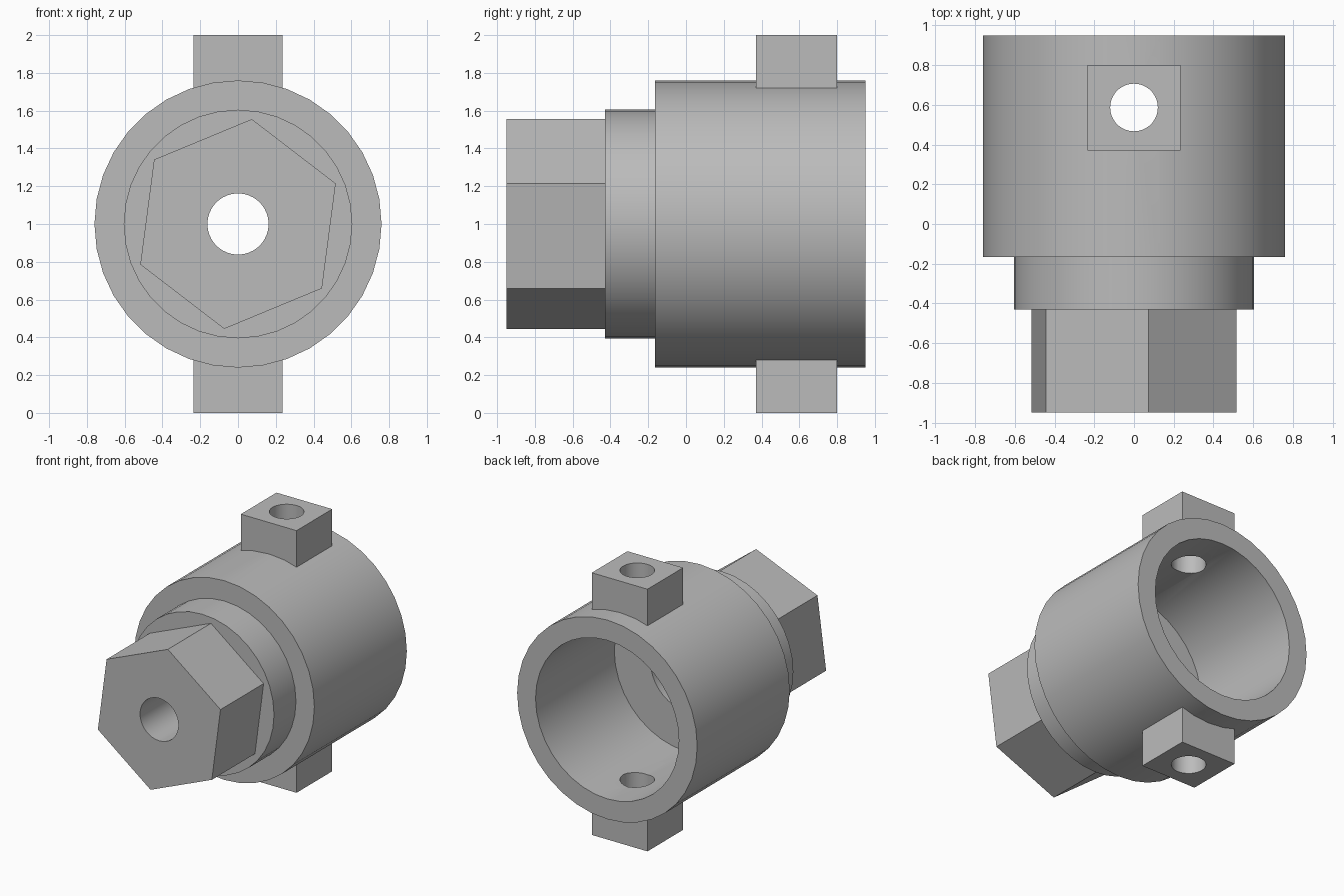
import bpy, bmesh, math
from mathutils import Matrix, Vector

cube = bpy.data.objects.get("Cube")
if cube:
    bpy.data.objects.remove(cube, do_unlink=True)

AXIS = 1.0  # height of the main axis
BACK, STEP, COLLAR, FRONT = 0.95, -0.165, -0.43, -0.95

grey = bpy.data.materials.new("plain_grey")
grey.use_nodes = True
grey.diffuse_color = (0.5, 0.5, 0.5, 1)
grey.node_tree.nodes["Principled BSDF"].inputs["Base Color"].default_value = grey.diffuse_color


def make_object(name, bm):
    bmesh.ops.recalc_face_normals(bm, faces=bm.faces[:])
    mesh = bpy.data.meshes.new(name)
    bm.to_mesh(mesh)
    bm.free()
    mesh.materials.append(grey)
    obj = bpy.data.objects.new(name, mesh)
    bpy.context.collection.objects.link(obj)
    return obj


def lathe(name, profile, steps):
    """Spin a closed (radius, y) profile around the main axis."""
    bm = bmesh.new()
    verts = [bm.verts.new((0, y, AXIS + r)) for r, y in profile]
    edges = [bm.edges.new((v, verts[i - 1])) for i, v in enumerate(verts)]
    bmesh.ops.spin(bm, geom=verts + edges, cent=(0, 0, AXIS), axis=(0, 1, 0),
                   angle=math.tau, steps=steps, use_merge=True)
    bmesh.ops.remove_doubles(bm, verts=bm.verts[:], dist=1e-5)
    return make_object(name, bm)


def prism(name, radius, sides, start, end, turn=0.0):
    """Solid prism from one point to another."""
    start, end = Vector(start), Vector(end)
    along = end - start
    bm = bmesh.new()
    matrix = (Matrix.Translation((start + end) / 2)
              @ along.to_track_quat('Z', 'Y').to_matrix().to_4x4()
              @ Matrix.Rotation(turn, 4, 'Z'))
    bmesh.ops.create_cone(bm, cap_ends=True, segments=sides, radius1=radius,
                          radius2=radius, depth=along.length, matrix=matrix)
    return make_object(name, bm)


def box(name, low, high):
    low, high = Vector(low), Vector(high)
    bm = bmesh.new()
    bmesh.ops.create_cube(bm, size=1, matrix=Matrix.Translation((low + high) / 2)
                          @ Matrix.Diagonal((*(high - low), 1)))
    return make_object(name, bm)


def select(obj):
    bpy.ops.object.select_all(action='DESELECT')
    obj.select_set(True)
    bpy.context.view_layer.objects.active = obj


def drill(obj, cutter):
    mod = obj.modifiers.new("drill", 'BOOLEAN')
    mod.operation, mod.solver, mod.object = 'DIFFERENCE', 'EXACT', cutter
    select(obj)
    bpy.ops.object.modifier_apply(modifier=mod.name)


# Stepped sleeve with a wide bore and a smaller counterbore
sleeve = lathe("sleeve", [
    (0.76, BACK), (0.76, STEP), (0.605, STEP), (0.605, COLLAR),
    (0.30, COLLAR), (0.30, 0.0), (0.605, 0.0), (0.605, BACK)], 36)

# Hexagonal drive end, turned so that one corner points just right of the top
hex_end = prism("hex_end", 0.56, 6, (0, COLLAR, AXIS), (0, FRONT, AXIS))
corner = hex_end.data.vertices[0].co
now = math.atan2(corner.z - AXIS, corner.x)
pivot = Matrix.Translation((0, 0, AXIS))
hex_end.data.transform(pivot @ Matrix.Rotation(now - math.radians(22.5), 4, 'Y')
                       @ pivot.inverted())

# Square bosses above and below
top_boss = box("top_boss", (-0.235, 0.37, 1.68), (0.235, 0.80, 2.0))
bottom_boss = box("bottom_boss", (-0.235, 0.37, 0.0), (0.235, 0.80, 0.32))

# Drilled holes
axial_drill = prism("axial_drill", 0.162, 36, (0, -1.2, AXIS), (0, -0.2, AXIS))
cross_drill = prism("cross_drill", 0.12, 36, (0, 0.587, -0.3), (0, 0.587, 2.3))
drill(hex_end, axial_drill)
for part in (sleeve, top_boss, bottom_boss):
    drill(part, cross_drill)
for cutter in (axial_drill, cross_drill):
    bpy.data.objects.remove(cutter, do_unlink=True)

for part in (sleeve, hex_end, top_boss, bottom_boss):
    select(part)
    bpy.ops.object.shade_smooth_by_angle(angle=math.radians(30))
